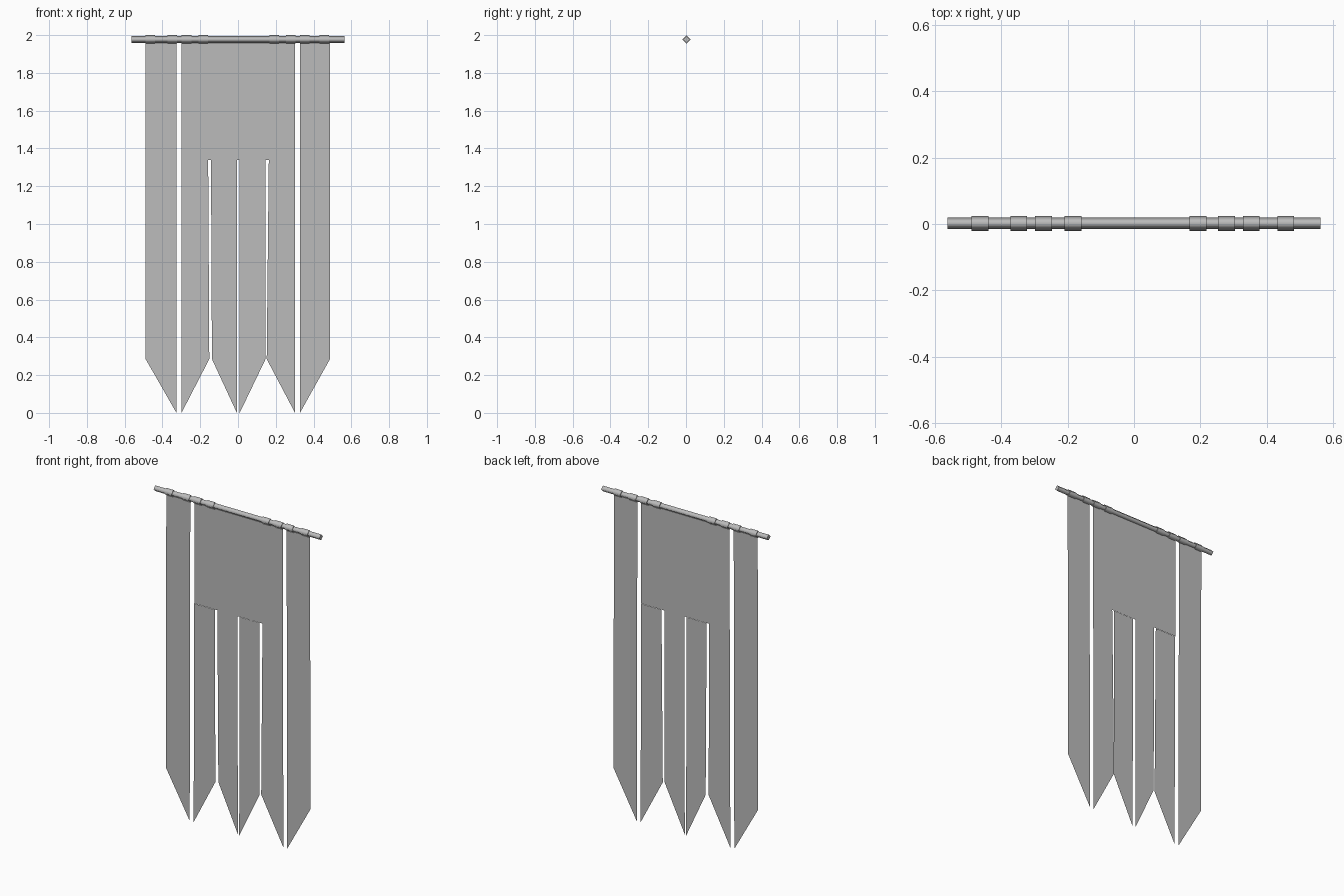
import bpy, bmesh, math
from mathutils import Matrix

if "Cube" in bpy.data.objects:
    bpy.data.objects.remove(bpy.data.objects["Cube"])

grey = bpy.data.materials.new("grey")
grey.diffuse_color = (0.5, 0.5, 0.5, 1)
grey.use_nodes = True
grey.node_tree.nodes["Principled BSDF"].inputs["Base Color"].default_value = grey.diffuse_color

ROD_Z, ROD_Y = 1.977, 0.002


def add_object(name, bm):
    mesh = bpy.data.meshes.new(name)
    bm.to_mesh(mesh)
    bm.free()
    mesh.materials.append(grey)
    ob = bpy.data.objects.new(name, mesh)
    bpy.context.collection.objects.link(ob)
    return ob


def diamond_bar(name, x0, x1, radius):
    """Four-sided bar along x with softly shaded sides and flat ends."""
    bm = bmesh.new()
    bmesh.ops.create_cone(bm, cap_ends=True, segments=4, radius1=radius,
                          radius2=radius, depth=x1 - x0)
    bmesh.ops.transform(bm, verts=bm.verts, matrix=Matrix.Translation(
        ((x0 + x1) / 2, ROD_Y, ROD_Z)) @ Matrix.Rotation(math.pi / 2, 4, 'Y'))
    bm.normal_update()
    for f in bm.faces:
        f.smooth = abs(f.normal.x) < 0.5
    for e in bm.edges:
        e.smooth = all(f.smooth for f in e.link_faces)
    return add_object(name, bm)


def strip(bm, top, bottom, z_top, z_bottom, tip_side, sway, rows=8):
    """Cloth strip between two x edges, ending in a point below one edge."""
    prev = None
    for i in range(rows + 1):
        t = i / rows
        z = z_top + (z_bottom - z_top) * t
        y = 0.003 + sway * (1 - z / ROD_Z)
        row = [bm.verts.new((a + (b - a) * t, y, z)) for a, b in zip(top, bottom)]
        if prev:
            bm.faces.new((prev[0], row[0], row[1], prev[1]))
        prev = row
    if tip_side is not None:
        tip = bm.verts.new((bottom[tip_side], 0.003 + sway, 0.0))
        bm.faces.new((prev[0], tip, prev[1]))


# Hanging rod and the cloth loops around it
diamond_bar("rod", -0.563, 0.563, 0.0175)
for i, x in enumerate((-0.49, -0.373, -0.298, -0.209, 0.167, 0.253, 0.328, 0.432)):
    diamond_bar(f"loop_{i + 1}", x, x + 0.051, 0.0225)

# Narrow outer banners, pointed on their inner edges
for name, edges, tip, sway in (("left_banner", (-0.489, -0.326), 1, -0.006),
                               ("right_banner", (0.328, 0.487), 0, 0.006)):
    bm = bmesh.new()
    strip(bm, edges, edges, ROD_Z, 0.285, tip, sway)
    add_object(name, bm)

# Wide middle banner: whole at the top, four pointed tails below
bm = bmesh.new()
strip(bm, (-0.299, 0.302), (-0.299, 0.302), ROD_Z, 1.34, None, 0.0, 4)
for top, bottom, tip, sway in (
        ((-0.299, -0.158), (-0.299, -0.152), 0, -0.006),
        ((-0.143, -0.006), (-0.138, -0.006), 1, 0.004),
        ((0.009, 0.146), (0.009, 0.146), 0, -0.004),
        ((0.163, 0.302), (0.152, 0.302), 1, 0.006)):
    strip(bm, top, bottom, 1.34, 0.285, tip, sway)
add_object("middle_banner", bm)
